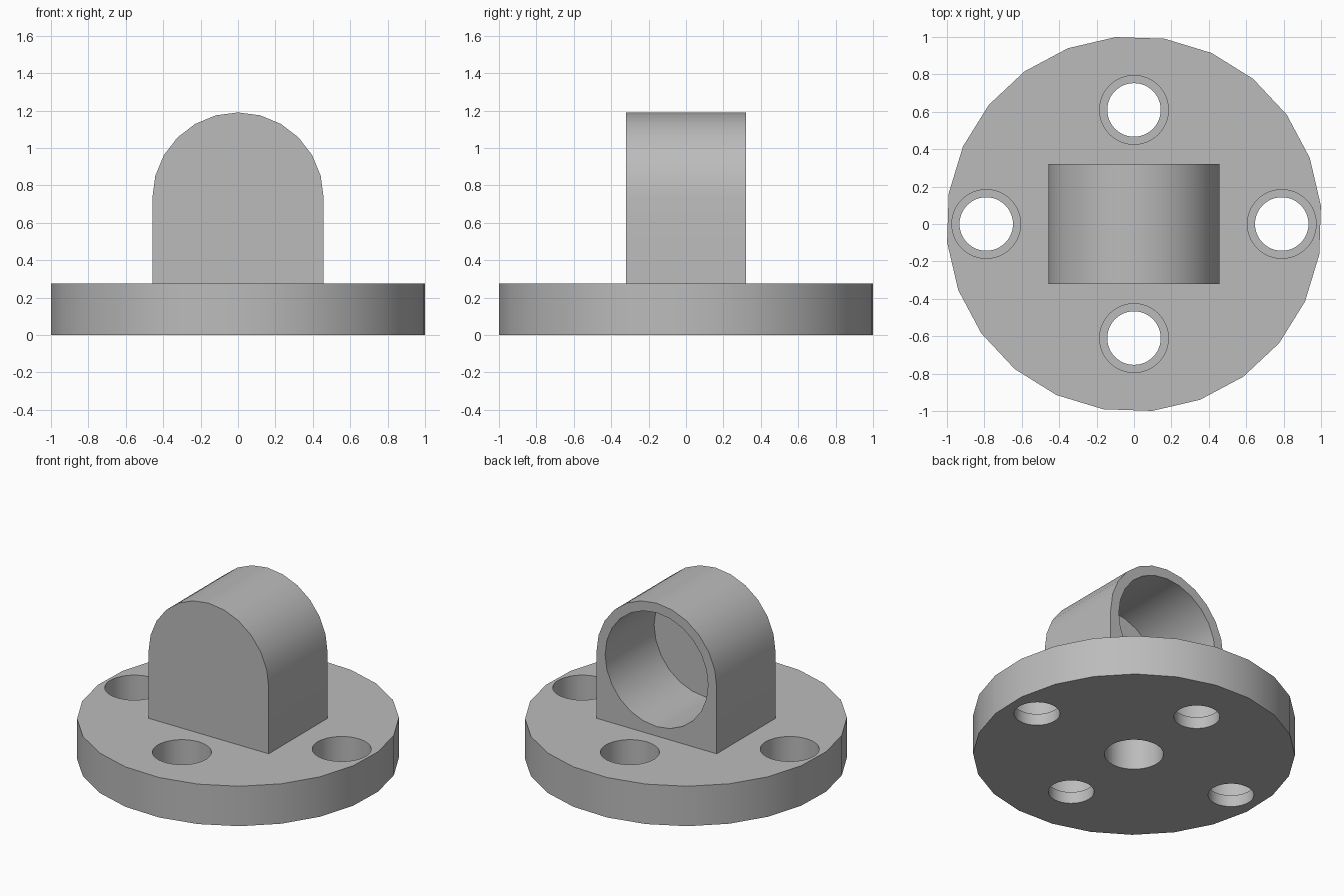
import bpy, bmesh
from math import sin, cos, pi, radians
from mathutils import Matrix

cube = bpy.data.objects.get("Cube")
if cube:
    bpy.data.objects.remove(cube, do_unlink=True)

BASE_H = 0.275       # flange thickness
ARCH_R = 0.458       # half width of the socket block
ARCH_Z = 0.732       # centre height of the arch and its bore
HALF_D = 0.32        # half depth of the socket block

grey = bpy.data.materials.new("plain grey")
grey.use_nodes = True
colour = (0.5, 0.5, 0.5, 1)
grey.diffuse_color = colour
grey.node_tree.nodes["Principled BSDF"].inputs["Base Color"].default_value = colour


def prism(name, outline, depth, matrix):
    """Extrude a 2D outline along local z and place it."""
    bm = bmesh.new()
    face = bm.faces.new([bm.verts.new((x, y, 0)) for x, y in outline])
    ext = bmesh.ops.extrude_face_region(bm, geom=[face])
    top = [v for v in ext["geom"] if isinstance(v, bmesh.types.BMVert)]
    bmesh.ops.translate(bm, verts=top, vec=(0, 0, depth))
    bmesh.ops.transform(bm, matrix=matrix, verts=bm.verts)
    bmesh.ops.recalc_face_normals(bm, faces=bm.faces)
    mesh = bpy.data.meshes.new(name)
    bm.to_mesh(mesh)
    bm.free()
    mesh.materials.append(grey)
    obj = bpy.data.objects.new(name, mesh)
    bpy.context.collection.objects.link(obj)
    return obj


def circle(r, sides, start=0.0):
    return [(r * cos(start + 2 * pi * i / sides), r * sin(start + 2 * pi * i / sides))
            for i in range(sides)]


def select(obj):
    bpy.ops.object.select_all(action="DESELECT")
    obj.select_set(True)
    bpy.context.view_layer.objects.active = obj


def cut(obj, cutter):
    """Subtract the cutter and discard it."""
    mod = obj.modifiers.new("cut", "BOOLEAN")
    mod.operation, mod.solver, mod.object = "DIFFERENCE", "EXACT", cutter
    select(obj)
    bpy.ops.object.modifier_apply(modifier=mod.name)
    bpy.data.objects.remove(cutter, do_unlink=True)


def hole(obj, x, y, r, z0, z1):
    cut(obj, prism("hole_cutter", circle(r, 48), z1 - z0, Matrix.Translation((x, y, z0))))


# Round flange
flange = prism("round_flange", circle(1.004, 24, radians(5.6)), BASE_H, Matrix())

# Four counterbored bolt holes
for x, y in ((0.79, 0), (-0.79, 0), (0, 0.61), (0, -0.61)):
    hole(flange, x, y, 0.143, -0.1, 0.2)
    hole(flange, x, y, 0.184, 0.08, 0.4)

# Central hole, closed at the top by the socket block
hole(flange, 0, 0, 0.184, -0.1, 0.4)

# Arched socket block, local z running towards the front
arch = [(ARCH_R * cos(pi * i / 12), ARCH_Z + ARCH_R * sin(pi * i / 12)) for i in range(13)]
arch += [(-ARCH_R, BASE_H), (ARCH_R, BASE_H)]
upright = Matrix.Rotation(pi / 2, 4, "X")
block = prism("socket_block", arch, 2 * HALF_D, Matrix.Translation((0, HALF_D, 0)) @ upright)

# Blind bore opening at the back
bore_at = Matrix.Translation((0, HALF_D + 0.1, ARCH_Z)) @ upright
cut(block, prism("bore_cutter", circle(0.392, 24), 0.633, bore_at))

for obj in (flange, block):
    select(obj)
    bpy.ops.object.shade_smooth_by_angle(angle=radians(30))
